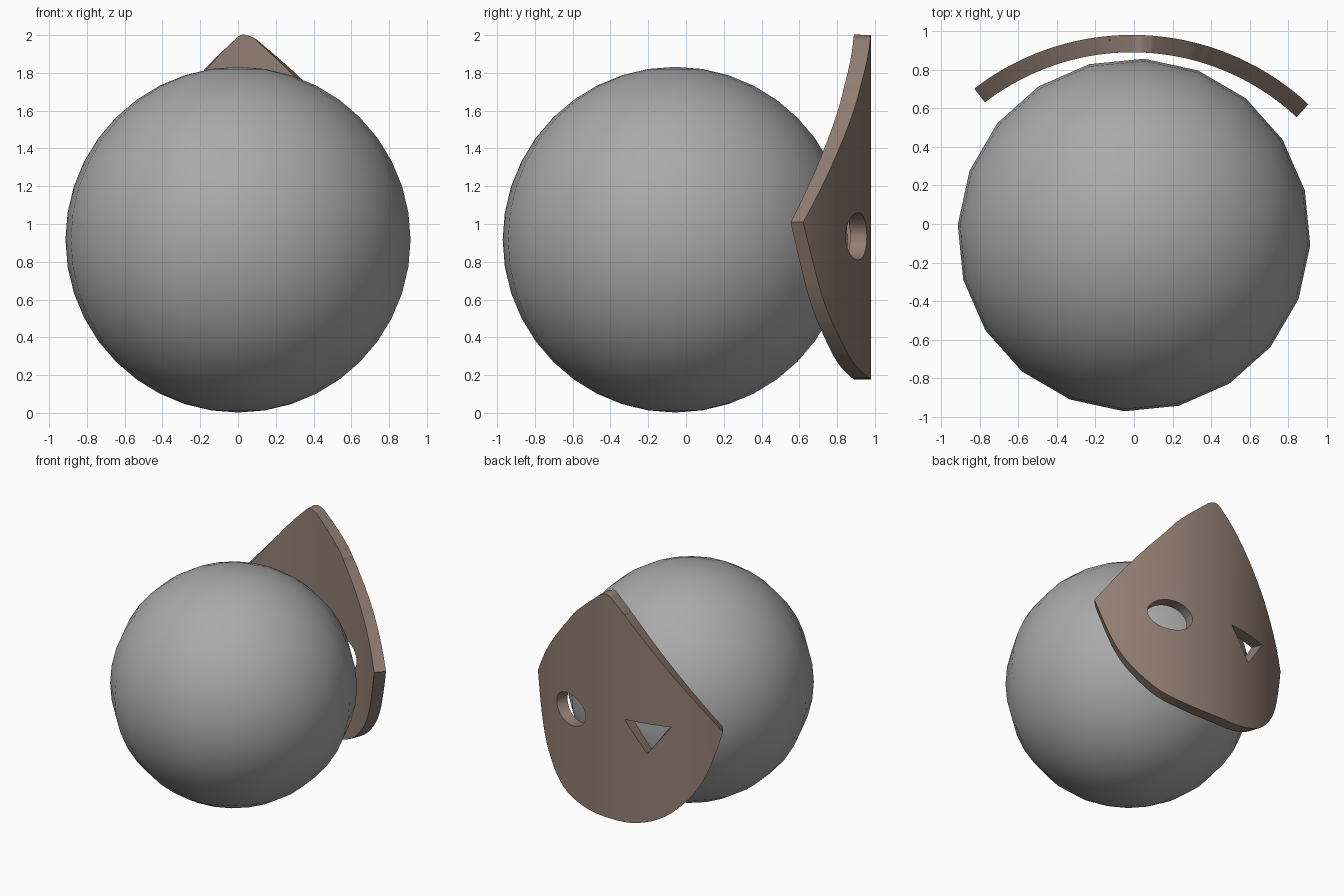
import bpy, bmesh, math
from mathutils import Vector

if "Cube" in bpy.data.objects:
    bpy.data.objects.remove(bpy.data.objects["Cube"])

R, THICK = 1.34, 0.09            # outer bend radius and thickness of the plate
CX, CY = -0.01, -0.36            # bend axis


def material(name, rgb):
    m = bpy.data.materials.new(name)
    m.diffuse_color = (*rgb, 1)
    m.use_nodes = True
    m.node_tree.nodes["Principled BSDF"].inputs["Base Color"].default_value = m.diffuse_color
    return m


def smooth_path(pts, steps=4):
    """Catmull-Rom curve through the points, without the last point."""
    p = [Vector(a) for a in pts]
    p = [2 * p[0] - p[1]] + p + [2 * p[-1] - p[-2]]
    out = []
    for a, b, c, d in zip(p, p[1:], p[2:], p[3:]):
        for i in range(steps):
            t = i / steps
            out.append(0.5 * (2 * b + (c - a) * t + (2 * a - 5 * b + 4 * c - d) * t * t
                              + (3 * b - a - 3 * c + d) * t ** 3))
    return out


def finish(obj, mat, angle):
    obj.data.materials.append(mat)
    bpy.ops.object.select_all(action='DESELECT')
    obj.select_set(True)
    bpy.context.view_layer.objects.active = obj
    for m in list(obj.modifiers):
        bpy.ops.object.modifier_apply(modifier=m.name)
    bpy.ops.object.shade_smooth_by_angle(angle=math.radians(angle))


grey = material("grey", (0.40, 0.40, 0.40))
brown = material("dull brown", (0.29, 0.21, 0.17))

# Head ball
bpy.ops.mesh.primitive_uv_sphere_add(segments=20, ring_count=20, radius=0.915,
                                     location=(0, -0.057, 0.917),
                                     rotation=(0, 0, math.radians(-3.3)))
ball = bpy.context.object
ball.name = "head_ball"
finish(ball, grey, 40)

# Mask outline as (bend angle in degrees, height)
upper = [(-37.6, 1.0), (-22, 1.425), (-7.3, 1.815), (-1.2, 1.955), (0.5, 1.99), (2.2, 2.0),
         (4, 1.985), (6, 1.95), (15.1, 1.765), (20, 1.635), (30.2, 1.37), (43, 1.01)]
lower = [(43, 1.01), (39.8, 0.81), (36, 0.61), (30.5, 0.435), (21.9, 0.27), (11, 0.195),
         (0, 0.178), (-9.6, 0.195), (-19.1, 0.285), (-26.7, 0.445), (-31.5, 0.61),
         (-35, 0.81), (-37.6, 1.0)]
outline = smooth_path(upper) + smooth_path(lower)
round_eye = [(18.3 + 7.7 * math.cos(a), 0.935 + 0.125 * math.sin(a))
             for a in (math.tau * i / 32 for i in range(32))]
triangle_eye = [(-5, 1.02), (-21, 1.02), (-13, 0.775)]

# Flat mask with eye holes, cut into strips, then wrapped around the bend axis
bm = bmesh.new()
edges = []
for loop in (outline, round_eye, triangle_eye):
    vs = [bm.verts.new((R * math.radians(a), 0, z)) for a, z in loop]
    edges += [bm.edges.new((vs[i - 1], vs[i])) for i in range(len(vs))]
bmesh.ops.triangle_fill(bm, use_beauty=True, use_dissolve=False, edges=edges, normal=(0, 1, 0))
for k in range(-15, 18):
    bmesh.ops.bisect_plane(bm, geom=bm.verts[:] + bm.edges[:] + bm.faces[:], dist=1e-4,
                           plane_co=(R * math.radians(2.5 * k), 0, 0), plane_no=(1, 0, 0))
for f in bm.faces:
    f.normal_update()
    if f.normal.y < 0:
        f.normal_flip()
for v in bm.verts:
    a = v.co.x / R
    v.co = (CX + R * math.sin(a), CY + R * math.cos(a), v.co.z)
bm.normal_update()
mesh = bpy.data.meshes.new("mask")
bm.to_mesh(mesh)
bm.free()
mask = bpy.data.objects.new("mask", mesh)
bpy.context.collection.objects.link(mask)
solid = mask.modifiers.new("thickness", 'SOLIDIFY')
solid.thickness = THICK
solid.offset = -1
finish(mask, brown, 30)
